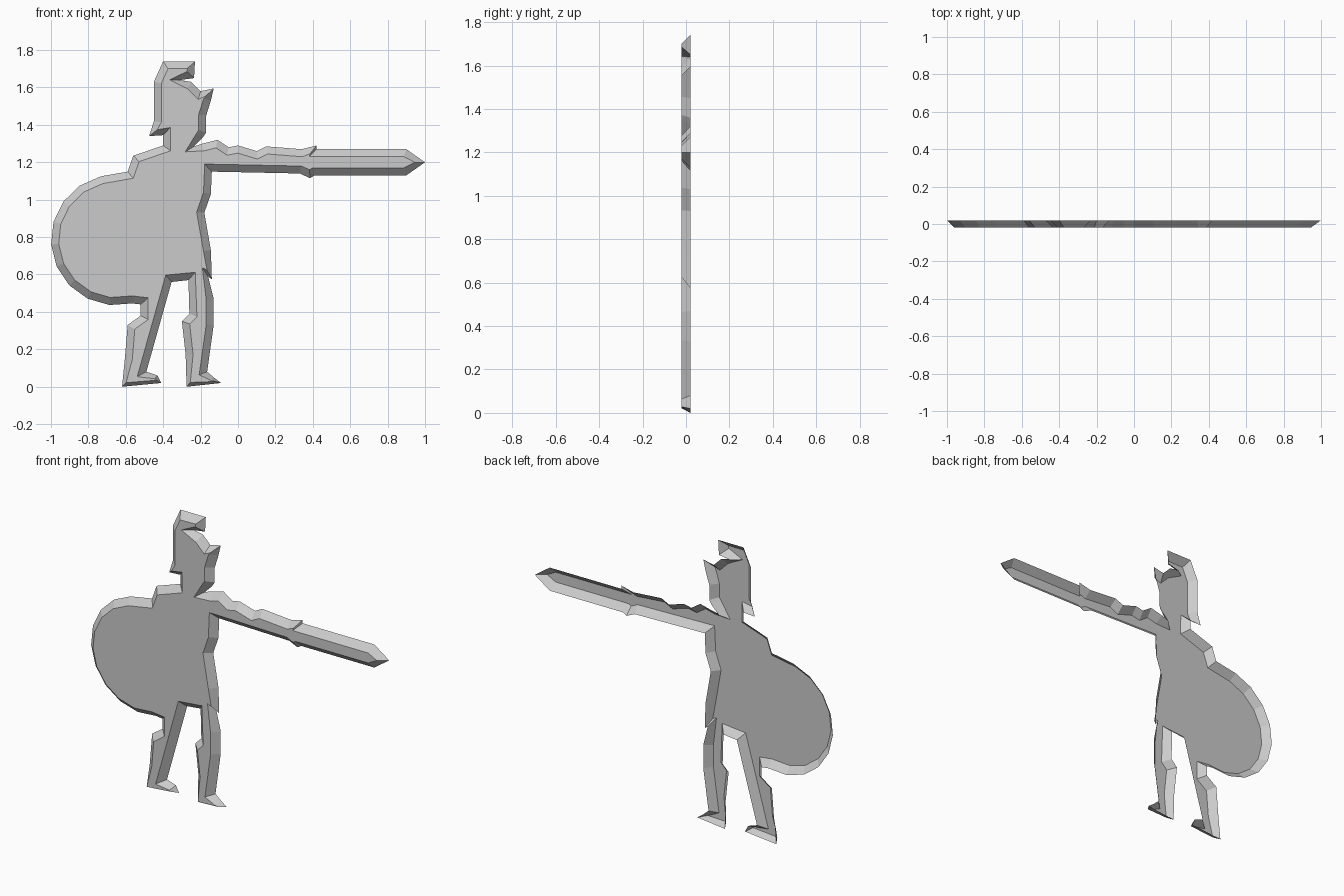
import bpy
import bmesh
from math import cos, sin, radians
from mathutils import Vector
from mathutils.geometry import delaunay_2d_cdt

if "Cube" in bpy.data.objects:
    bpy.data.objects.remove(bpy.data.objects["Cube"], do_unlink=True)

HALF_DEPTH = 0.02   # the open back rim and the front plate lie this far from y = 0
INSET = 0.04        # width of the sloped border


def arc(center_x, center_z, radius, start, step, count):
    """Points along a circle, counterclockwise, angles in degrees."""
    angles = [radians(start + step * i) for i in range(count)]
    return [(center_x + radius * cos(a), center_z + radius * sin(a)) for a in angles]


def inset_point(outline, i):
    """Move one corner of a counterclockwise outline inward with a limited mitre."""
    here = outline[i]
    before = (here - outline[i - 1]).normalized()
    after = (outline[(i + 1) % len(outline)] - here).normalized()
    normal_before = Vector((-before.y, before.x))
    normal_after = Vector((-after.y, after.x))
    direction = (normal_before + normal_after).normalized()
    distance = INSET / max(direction.dot(normal_before), 0.72)
    if here.y < 0.065:          # thin soles and toes get a narrower border
        distance *= 0.55
    return here + direction * distance


def make_material(name, color):
    material = bpy.data.materials.new(name)
    material.use_nodes = True
    material.diffuse_color = color
    material.node_tree.nodes["Principled BSDF"].inputs["Base Color"].default_value = color
    return material


def bevelled_shell(name, points, material):
    """Flat front plate with a sloped border that widens to an open back."""
    outline = [Vector(p) for p in points]
    inner = [inset_point(outline, i) for i in range(len(outline))]
    loop = [(i, (i + 1) % len(outline)) for i in range(len(outline))]
    bm = bmesh.new()

    # Sloped border
    rim = [bm.verts.new((p.x, HALF_DEPTH, p.y)) for p in outline]
    lip = [bm.verts.new((p.x, -HALF_DEPTH, p.y)) for p in inner]
    for i, j in loop:
        bm.faces.new((rim[i], rim[j], lip[j], lip[i]))

    # Front plate, filled inside the inset outline
    flat_points, _, triangles, *_ = delaunay_2d_cdt(inner, loop, [], 1, 1e-5)
    plate = [bm.verts.new((p.x, -HALF_DEPTH, p.y)) for p in flat_points]
    for triangle in triangles:
        bm.faces.new([plate[k] for k in triangle])
    bmesh.ops.remove_doubles(bm, verts=lip + plate, dist=1e-4)

    mesh = bpy.data.meshes.new(name)
    bm.to_mesh(mesh)
    bm.free()
    mesh.materials.append(material)
    obj = bpy.data.objects.new(name, mesh)
    bpy.context.collection.objects.link(obj)


# Sections of the silhouette as (x, z), running counterclockwise from the blade tip
blade_top = [(1, 1.2), (.9, 1.27), (.42, 1.27), (.42, 1.29)]
arm_top = [(.34, 1.27), (.15, 1.285), (.1, 1.26), (0, 1.29),
           (-.05, 1.28), (-.11, 1.32), (-.19, 1.3)]
face = [(-.235, 1.285), (-.19, 1.33), (-.17, 1.36), (-.17, 1.45), (-.145, 1.53)]
helmet_brim = [(-.13, 1.595), (-.2, 1.58), (-.25, 1.63), (-.31, 1.64)]
helmet_crest = [(-.235, 1.65), (-.23, 1.74), (-.4, 1.74), (-.45, 1.63),
                (-.45, 1.42), (-.475, 1.34)]
neck_and_shoulder = [(-.4, 1.345), (-.4, 1.29), (-.56, 1.235), (-.59, 1.15)]
shield = arc(-.65, .785, .35, 104, 20, 10)
rear_leg = [(-.52, .44), (-.52, .38), (-.59, .33), (-.605, .15)]
rear_foot = [(-.62, 0), (-.41, .02), (-.43, .06), (-.49, .08)]
skirt_hem = [(-.355, .56), (-.265, .57)]
lead_leg_inside = [(-.26, .39), (-.3, .35), (-.28, .17)]
lead_foot = [(-.275, 0), (-.09, .02), (-.13, .05), (-.165, .08)]
lead_leg_outside = [(-.13, .33), (-.13, .47), (-.16, .59)]
torso_front = [(-.14, .575), (-.145, .73), (-.18, .93), (-.145, 1.03), (-.14, 1.15)]
arm_underside = [(.33, 1.14)]
blade_bottom = [(.385, 1.115), (.41, 1.13), (.9, 1.13)]

silhouette = (blade_top + arm_top + face + helmet_brim + helmet_crest
              + neck_and_shoulder + shield + rear_leg + rear_foot + skirt_hem
              + lead_leg_inside + lead_foot + lead_leg_outside
              + torso_front + arm_underside + blade_bottom)

grey = make_material("plain_grey", (0.6, 0.6, 0.6, 1))
bevelled_shell("soldier_plaque", silhouette, grey)
